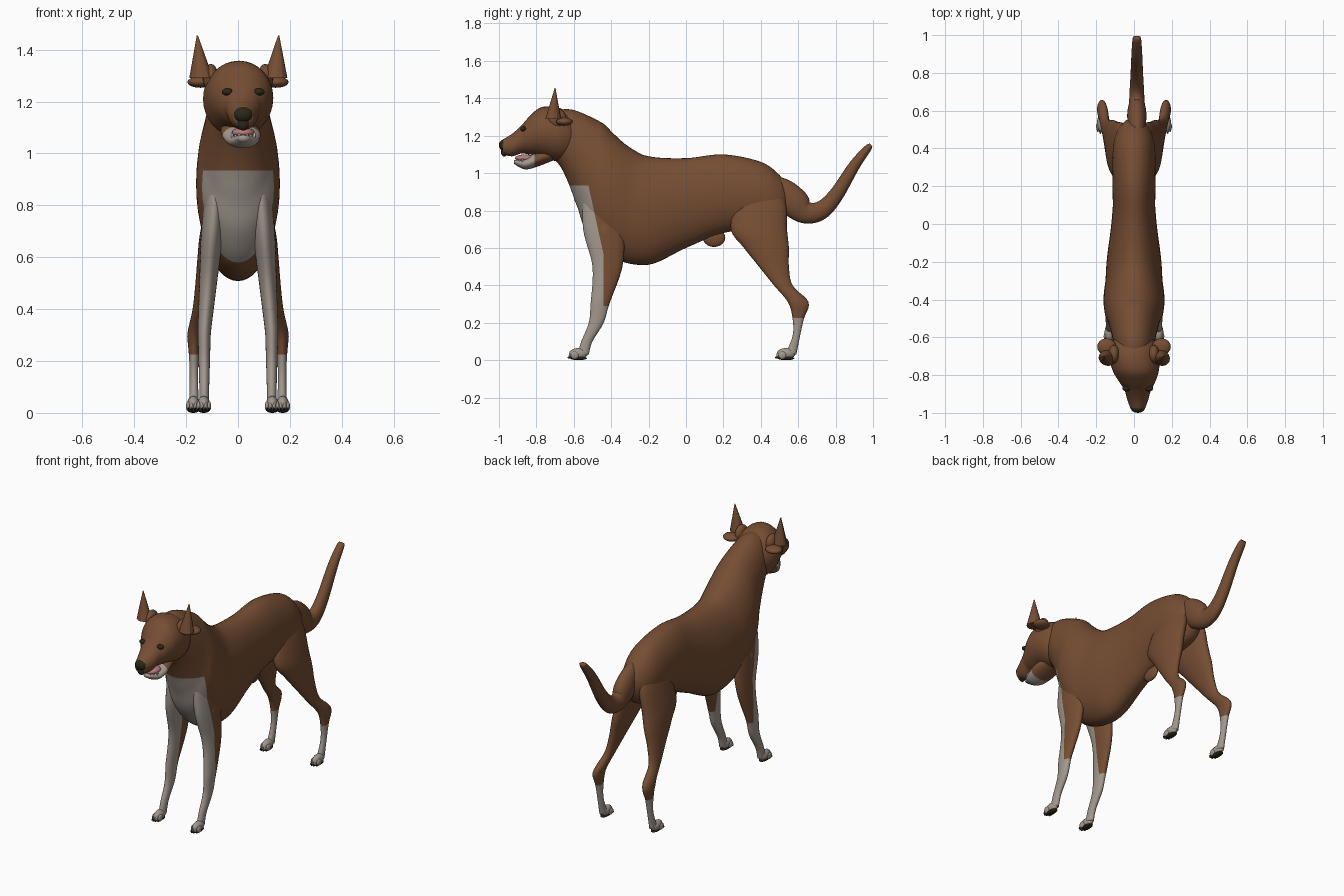
import bpy, bmesh, math
from mathutils import Vector

cube = bpy.data.objects.get("Cube")
if cube:
    bpy.data.objects.remove(cube)


def material(name, *rgb):
    mat = bpy.data.materials.new(name)
    mat.use_nodes = True
    mat.diffuse_color = (*rgb, 1)
    shader = mat.node_tree.nodes["Principled BSDF"]
    shader.inputs["Base Color"].default_value = mat.diffuse_color
    shader.inputs["Roughness"].default_value = .8
    return mat


BROWN = material("brown coat", .18, .075, .033)
WHITE = material("pale coat", .36, .31, .27)
DARK = material("dark nose", .025, .02, .01)
PINK = material("pink mouth", .5, .2, .2)
TEETH = material("teeth", .6, .55, .5)


def head_turn(y):
    # The muzzle points very slightly to one side
    return min(.02, max(0, (-.7 - y) / 8))


def finish(mesh_data, name, materials, smooth=True):
    bmesh.ops.recalc_face_normals(mesh_data, faces=mesh_data.faces)
    mesh = bpy.data.meshes.new(name)
    mesh_data.to_mesh(mesh)
    mesh_data.free()
    for mat in materials:
        mesh.materials.append(mat)
    for polygon in mesh.polygons:
        polygon.use_smooth = smooth
    bpy.context.collection.objects.link(bpy.data.objects.new(name, mesh))


def spline(before, start, end, after, t):
    # Smooth cubic between start and end
    slope_in = (end - before) / 2
    slope_out = (after - start) / 2
    rise = end - start
    bend = 3 * rise - 2 * slope_in - slope_out
    twist = slope_in + slope_out - 2 * rise
    return start + t * (slope_in + t * (bend + t * twist))


def loft(name, path, width, centre=lambda z: 0, tilt=None, side=1,
         pale=None, cuts=(), steps=6, sides=32, smooth=True):
    """Skin ellipses along a path of (y, z, radius).

    width gives the half width from y and radius, centre gives x from z,
    tilt leans each ellipse; without it they stand square to the path.
    """
    points = [Vector(p) for p in path]
    points = [points[0], *points, points[-1]]
    spine = []
    for i in range(len(path) - 1):
        for step in range(steps):
            spine.append(spline(*points[i:i + 4], step / steps))
    spine.append(points[-1])

    bm = bmesh.new()
    rings = []
    for i, (y, z, radius) in enumerate(spine):
        if tilt:
            axis = Vector((math.sin(tilt(y)), math.cos(tilt(y))))
        else:
            along = spine[min(i + 1, len(spine) - 1)] - spine[max(i - 1, 0)]
            axis = Vector((along.y, -along.x)).normalized()
        ring = []
        for k in range(sides):
            angle = math.tau * k / sides
            reach = radius * math.cos(angle)
            x = centre(z) + width(y, radius) * math.sin(angle)
            there = y + reach * axis.x
            ring.append(bm.verts.new(
                (side * x + head_turn(there), there, z + reach * axis.y)))
        rings.append(ring)
    for ring, following in zip(rings, rings[1:]):
        for k in range(sides):
            bm.faces.new((ring[k - 1], ring[k], following[k], following[k - 1]))
    bm.faces.new(rings[0])
    bm.faces.new(rings[-1])

    # Cut clean borders for the pale markings
    for point, normal in cuts:
        everything = bm.verts[:] + bm.edges[:] + bm.faces[:]
        bmesh.ops.bisect_plane(bm, geom=everything, plane_co=point, plane_no=normal)
    if pale:
        for face in bm.faces:
            face.material_index = int(pale(face.calc_center_median()))
    finish(bm, name, (BROWN, WHITE) if pale else (BROWN,), smooth)


def ball(name, mat, place, size):
    bm = bmesh.new()
    bmesh.ops.create_uvsphere(bm, u_segments=16, v_segments=10, radius=1)
    bmesh.ops.scale(bm, vec=size, verts=bm.verts)
    shift = Vector(place) + Vector((head_turn(place[1]), 0, 0))
    bmesh.ops.translate(bm, vec=shift, verts=bm.verts)
    finish(bm, name, [mat])


def upright(y):
    return 0


def level(y):
    return math.pi / 2


UP = Vector((0, 0, 1))
BACK = Vector((0, 1, 0))

# Torso and neck, leaning at the shoulders, with a pale bib
bib_top = UP * .935
bib_edge = Vector((0, -.51, .88))
bib_normal = Vector((0, 1, .22))


def before_bib_edge(c):
    return (c - bib_edge).dot(bib_normal) < 0


loft("torso",
     [(.55, .86, .06), (.5, .86, .13), (.4, .88, .18), (.2, .89, .21),
      (0, .84, .24), (-.2, .8, .29), (-.36, .85, .3), (-.46, .95, .27),
      (-.52, 1.06, .22), (-.63, 1.18, .16), (-.7, 1.21, .13)],
     width=lambda y, r: r * (.5 + max(0, -.3 - y) / 2 + .4 * max(0, y - .1)),
     tilt=lambda y: max(0, .35 - 1.2 * abs(y + .52)), sides=48,
     cuts=[(bib_top, UP), (bib_edge, bib_normal)],
     pale=lambda c: c.z < bib_top.z and before_bib_edge(c))
ball("sheath", BROWN, (0, .15, .655), (.02, .06, .05))

# Head and muzzle
loft("head",
     [(-.58, 1.19, .09), (-.64, 1.2, .13), (-.7, 1.21, .145), (-.78, 1.22, .13),
      (-.84, 1.2, .1), (-.88, 1.18, .075), (-.93, 1.15, .06), (-.98, 1.14, .04)],
     width=lambda y, r: r * .93, tilt=upright)

# Lower jaw, tongue and nose
loft("lower_jaw", [(-.68, 1.11, .03), (-.78, 1.08, .04), (-.86, 1.05, .03),
                   (-.92, 1.06, .01)],
     width=lambda y, r: r * 1.9, tilt=upright,
     cuts=[(BACK * -.81, BACK)], pale=lambda c: c.y < -.81)
ball("tongue", PINK, (0, -.86, 1.08), (.045, .055, .02))
ball("nose", DARK, (0, -.974, 1.15), (.037, .026, .03))
ball("nose_base", DARK, (0, -.972, 1.115), (.024, .018, .027))

# Tail, hanging and then sweeping upward
loft("tail",
     [(.42, .95, .05), (.52, .9, .07), (.58, .84, .08), (.64, .79, .06),
      (.72, .8, .05), (.8, .88, .04), (.9, 1.04, .03), (.97, 1.13, .02),
      (.99, 1.15, .01)],
     width=lambda y, r: .015 + r * .45, centre=lambda z: .015)

fore_path = [(-.45, .9, .1), (-.44, .7, .11), (-.42, .5, .08), (-.46, .3, .05),
             (-.48, .2, .04), (-.53, .1, .03), (-.55, .03, .03)]
hind_path = [(.4, 1, .05), (.4, .85, .13), (.39, .7, .15), (.43, .6, .12),
             (.47, .5, .08), (.52, .4, .05), (.6, .31, .055), (.6, .22, .03),
             (.59, .13, .02), (.56, .03, .03)]


def leg_width(y, r):
    return .01 + r * .3


def paw(name, x, y):
    ball(name, WHITE, (x, y, .035), (.024, .05, .03))
    ball(f"{name}_pad", DARK, (x, y, .01), (.022, .045, .01))
    for i in range(4):
        toe_x = x + (i - 1.5) * .013
        toe_y = y - (.03 if i in (1, 2) else .02)
        ball(f"{name}_toe_{i}", WHITE, (toe_x, toe_y, .026), (.009, .022, .02))
        ball(f"{name}_claw_{i}", DARK, (toe_x, toe_y - .02, .014), (.004, .009, .006))


for side, word in ((1, "left"), (-1, "right")):
    # Legs with pale stockings
    loft(f"{word}_front_leg", fore_path, leg_width, tilt=level, side=side,
         centre=lambda z: min(.13, .155 - .08 * z),
         cuts=[(BACK * -.44, BACK), (UP * .29, UP), (bib_edge, bib_normal)],
         pale=lambda c: c.z < .29 or c.y < -.44 and before_bib_edge(c))
    loft(f"{word}_hind_leg", hind_path, leg_width, tilt=level, side=side,
         centre=lambda z: min(.17, .23 - .2 * z),
         cuts=[(UP * .225, UP)], pale=lambda c: c.z < .225)
    paw(f"{word}_front_paw", side * .132, -.575)
    paw(f"{word}_hind_paw", side * .172, .535)

    # Pointed ears with folded lower flaps
    loft(f"{word}_ear", [(-.71, 1.29, .042), (-.7, 1.455, .002)],
         width=lambda y, r: r * 1.1, centre=lambda z: .143 + (z - 1.29) / 12,
         tilt=level, side=side, steps=1, sides=12, smooth=False)
    ball(f"{word}_ear_base", BROWN, (side * .105, -.69, 1.29), (.03, .05, .055))
    ball(f"{word}_ear_flap", BROWN, (side * .145, -.65, 1.275), (.05, .045, .022))

    # Eyes and lower teeth
    ball(f"{word}_eye", DARK, (side * .06, -.87, 1.237), (.022, .016, .014))
    for i in range(3):
        ball(f"{word}_tooth_{i}", TEETH,
             (side * (.015 + i * .014), -.905 + i * .015, 1.07), (.005, .005, .012))
